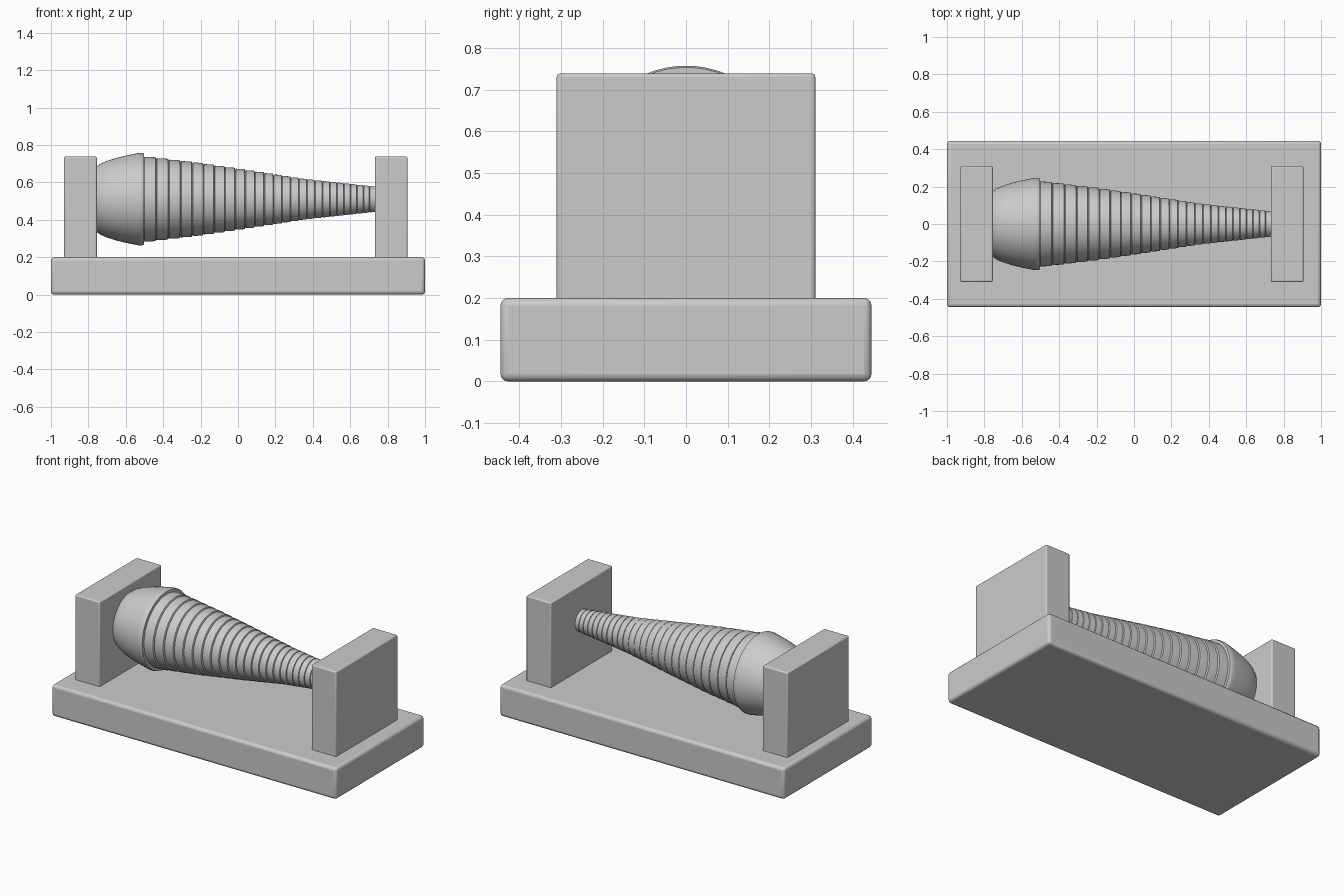
import bpy, bmesh, math

if "Cube" in bpy.data.objects:
    bpy.data.objects.remove(bpy.data.objects["Cube"])


def block(name, x0, x1, half_y, z0, z1, bevel):
    bpy.ops.mesh.primitive_cube_add(size=1, location=((x0 + x1) / 2, 0, (z0 + z1) / 2))
    ob = bpy.context.object
    ob.name = name
    ob.scale = (x1 - x0, half_y * 2, z1 - z0)
    bpy.ops.object.transform_apply(location=False, rotation=False, scale=True)
    mod = ob.modifiers.new("soft_edges", 'BEVEL')
    mod.width = bevel
    mod.segments = 3
    bpy.ops.object.shade_smooth_by_angle(angle=math.radians(35))
    return ob


def lathe_x(name, profile, z, sides=64):
    """Revolve (x, radius) points about a line parallel to x, capped at both ends."""
    bm = bmesh.new()
    rings = []
    for x, r in profile:
        rings.append([bm.verts.new((x, r * math.cos(2 * math.pi * i / sides),
                                    z + r * math.sin(2 * math.pi * i / sides)))
                      for i in range(sides)])
    for a, b in zip(rings, rings[1:]):
        for i in range(sides):
            j = (i + 1) % sides
            bm.faces.new((a[i], a[j], b[j], b[i]))
    bm.faces.new(rings[0])
    bm.faces.new(rings[-1])
    bmesh.ops.recalc_face_normals(bm, faces=bm.faces)
    me = bpy.data.meshes.new(name)
    bm.to_mesh(me)
    bm.free()
    ob = bpy.data.objects.new(name, me)
    bpy.context.collection.objects.link(ob)
    bpy.ops.object.select_all(action='DESELECT')
    ob.select_set(True)
    bpy.context.view_layer.objects.active = ob
    bpy.ops.object.shade_smooth_by_angle(angle=math.radians(35))
    return ob


AXIS_Z = 0.51

# Base slab and the two end posts
block("base", -1, 1, 0.445, 0, 0.2, 0.018)
block("left_post", -0.93, -0.755, 0.31, 0.19, 0.738, 0.008)
block("right_post", 0.732, 0.906, 0.31, 0.19, 0.738, 0.008)

# Bulging collar at the thick end
lathe_x("collar", [(-0.765, 0.168), (-0.755, 0.176), (-0.735, 0.190), (-0.70, 0.205),
                   (-0.65, 0.221), (-0.60, 0.233), (-0.56, 0.241), (-0.53, 0.247),
                   (-0.512, 0.247), (-0.503, 0.243), (-0.503, 0.20)], AXIS_Z)

# Tapering spindle of stepped rings that get narrower towards the thin end
COUNT, SHRINK, START, END = 26, 0.97, -0.505, 0.735
first = (END - START) * (1 - SHRINK) / (1 - SHRINK ** COUNT)
guide = [(START, 0.227), (-0.25, 0.197), (0.0, 0.161), (0.33, 0.110), (END, 0.067)]


def radius_at(x):
    for (xa, ra), (xb, rb) in zip(guide, guide[1:]):
        if x <= xb:
            return ra + (rb - ra) * (x - xa) / (xb - xa)
    return guide[-1][1]


profile = []
x = START
for k in range(COUNT):
    w = first * SHRINK ** k
    r = radius_at(x)
    profile += [(x, r - 0.005), (x + 0.06 * w, r), (x + 0.5 * w, r - 0.001),
                (x + 0.94 * w, r - 0.003), (x + w, r - 0.010)]
    x += w
lathe_x("ringed_spindle", profile, AXIS_Z)
